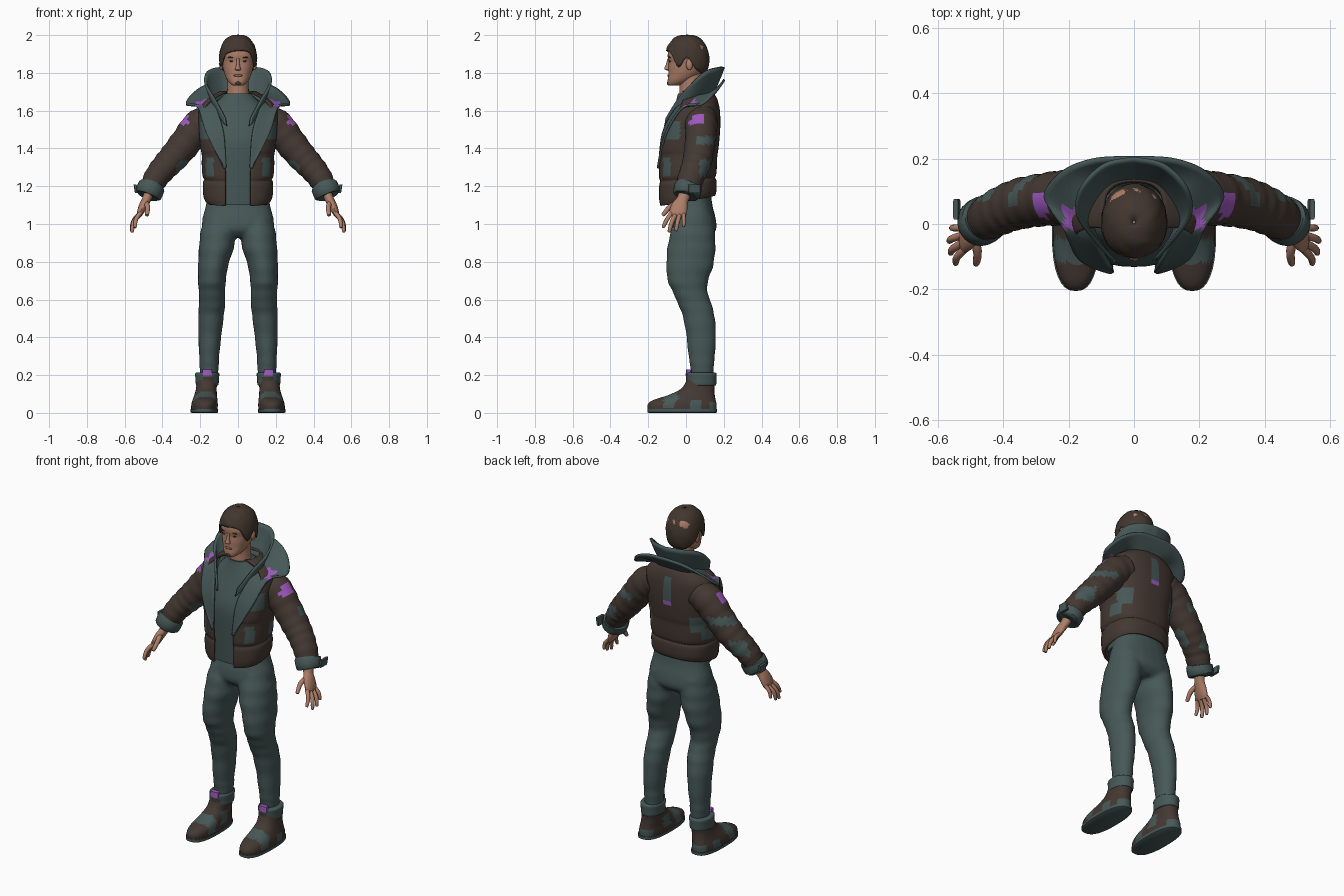
import bpy, bmesh, math, random
from mathutils import Vector as V

random.seed(4)
COL = {"teal_cloth": (0.062, 0.098, 0.096), "brown_leather": (0.058, 0.040, 0.032), "skin": (0.42, 0.21, 0.14),
       "purple_patch": (0.34, 0.10, 0.52), "dark_hair": (0.056, 0.038, 0.028), "lip": (0.28, 0.12, 0.09)}
MATS = []
for nm, c in COL.items():
    m = bpy.data.materials.new(nm)
    m.diffuse_color = (*c, 1)
    MATS.append(m)
TEAL, BROWN, SKIN, PURPLE, HAIR, LIP = range(6)


def cat(pts, steps):
    """Smooth curve through rows of numbers."""
    out = []
    for i in range(len(pts) - 1):
        a, b, c, d = pts[max(i - 1, 0)], pts[i], pts[i + 1], pts[min(i + 2, len(pts) - 1)]
        for s in range(steps):
            t = s / steps
            out.append(tuple(q + .5 * t * (r - p + t * (2 * p - 5 * q + 4 * r - w + t * (3 * (q - r) + w - p)))
                             for p, q, r, w in zip(a, b, c, d)))
    return out + [tuple(pts[-1])]


def skin(name, grid, col, closed=True, caps=True, thick=0, angle=45):
    """Mesh from a grid of points; col is a colour or a rule on the face centre."""
    bm = bmesh.new()
    vs = [[bm.verts.new(p) for p in row] for row in grid]
    n = len(grid[0])
    for a, b in zip(vs, vs[1:]):
        for j in range(n if closed else n - 1):
            k = (j + 1) % n
            bm.faces.new((a[j], a[k], b[k], b[j]))
    if closed and caps:
        bm.faces.new(vs[0])
        bm.faces.new(vs[-1])
    bmesh.ops.recalc_face_normals(bm, faces=bm.faces)
    for f in bm.faces:
        f.material_index = col(f.calc_center_median()) if callable(col) else col
    me = bpy.data.meshes.new(name)
    bm.to_mesh(me)
    bm.free()
    ob = bpy.data.objects.new(name, me)
    bpy.context.collection.objects.link(ob)
    for m in MATS:
        me.materials.append(m)
    bpy.ops.object.select_all(action='DESELECT')
    ob.select_set(True)
    bpy.context.view_layer.objects.active = ob
    bpy.ops.object.shade_smooth_by_angle(angle=math.radians(angle))
    if thick:
        s = ob.modifiers.new("thickness", 'SOLIDIFY')
        s.thickness, s.offset = thick, 0
    return ob


def spow(v, p):
    return math.copysign(abs(v) ** p, v)


def loft(name, rows, col, n=24, steps=4, p=1.0, flat=True, fold=0, mir=1, **kw):
    """Tube through rows (x, y, z, rx, ry); flat keeps the rings level."""
    rows = cat(rows, steps)
    grid = []
    for i, r in enumerate(rows):
        c = V(r[:3])
        t = V((0, 0, 1)) if flat else (V(rows[min(i + 1, len(rows) - 1)][:3]) - V(rows[max(i - 1, 0)][:3])).normalized()
        u = (V((0, 1, 0)) - t * t.y).normalized()
        w = u.cross(t)
        k = 1 + fold * math.sin(i * 1.45)
        ring = []
        for j in range(n):
            a = 2 * math.pi * j / n
            q = c + w * (r[3] * k * spow(math.sin(a), p)) + u * (-r[4] * k * spow(math.cos(a), p))
            ring.append((q.x * mir, q.y, q.z))
        grid.append(ring)
    return skin(name, grid, col, **kw)


def blob(name, c, s, col):
    rows = [(c[0], c[1], c[2] + s[2] * math.sin(e), s[0] * math.cos(e), s[1] * math.cos(e))
            for e in [math.radians(d) for d in range(-88, 89, 22)]]
    return loft(name, rows, col, n=14, steps=1)


def boxes(base, *bs):
    """Colour rule: boxes of (colour, x, y, z ranges), x counted outward."""
    def f(c):
        for m, x0, x1, y0, y1, z0, z1 in bs:
            if x0 < abs(c.x) < x1 and y0 < c.y < y1 and z0 < c.z < z1:
                return m
        return base
    return f


# Trousers: pelvis and two legs fused into one surface
parts = [loft("trousers", [(0, .045, .93, .12, .08), (0, .045, .97, .185, .115), (0, .045, 1.03, .188, .112),
                           (0, .045, 1.1, .17, .095), (0, .04, 1.18, .16, .09)], TEAL, p=.85)]
LEG = [(.153, .085, .19, .046, .058), (.153, .085, .25, .052, .064), (.153, .083, .3, .053, .07),
       (.148, .08, .42, .062, .08), (.142, .065, .52, .068, .085), (.137, .045, .58, .07, .09),
       (.138, .022, .64, .07, .092), (.138, .01, .7, .074, .108), (.132, .02, .78, .08, .125),
       (.115, .028, .87, .092, .128), (.106, .035, .95, .094, .118), (.1, .045, 1.03, .08, .1)]
for m in (1, -1):
    parts.append(loft("leg", LEG, TEAL, mir=m, fold=.018))
bpy.ops.object.select_all(action='DESELECT')
for o in parts:
    o.select_set(True)
bpy.context.view_layer.objects.active = parts[0]
bpy.ops.object.join()
rm = parts[0].modifiers.new("fuse", 'REMESH')
rm.mode, rm.voxel_size, rm.use_smooth_shade = 'VOXEL', .011, True
sm = parts[0].modifiers.new("soften", 'SMOOTH')
sm.factor, sm.iterations = .5, 4

# Shirt
loft("shirt", [(0, .01, 1.1, .155, .125), (0, .005, 1.3, .17, .132), (0, .01, 1.42, .175, .14), (0, .02, 1.5, .18, .13),
               (0, .035, 1.6, .15, .105), (0, .035, 1.66, .1, .085), (0, .025, 1.69, .068, .068)], TEAL, n=32, p=.85)

# Open jacket body: rows of z, rx, centre y, ry, opening half-width
JACKET = [(1.095, .166, .007, .142, .065), (1.13, .178, .007, .148, .065), (1.2, .18, .007, .148, .065),
          (1.225, .172, .006, .142, .065), (1.25, .182, .006, .148, .065), (1.31, .186, .008, .15, .07),
          (1.365, .186, .009, .151, .095), (1.4, .192, .01, .156, .11), (1.5, .202, .022, .153, .155),
          (1.58, .205, .04, .135, .175), (1.63, .19, .05, .118, .165), (1.67, .14, .055, .1, .12), (1.7, .09, .05, .08, .06)]
grid = []
for z, rx, cy, ry, w in cat(JACKET, 4):
    a0 = math.asin(min(w / rx, .92) ** 1.25)
    row = []
    for j in range(61):
        a = a0 + (2 * math.pi - 2 * a0) * j / 60
        y = cy - ry * spow(math.cos(a), .8)
        lift = .055 * max(0, min(1, (y + .14) / .29)) * max(0, (1.3 - z) / .2)
        row.append((rx * spow(math.sin(a), .8), y, z + lift))
    grid.append(row)
base_rule = boxes(BROWN, (TEAL, .125, .165, -.2, -.04, 1.25, 1.35), (TEAL, .14, .2, -.11, -.03, 1.45, 1.54),
                  (PURPLE, 0, .016, .1, .3, 1.475, 1.495), (TEAL, 0, .016, .1, .3, 1.49, 1.64),
                  (TEAL, .12, .25, .07, .16, 1.33, 1.42), (TEAL, .15, .25, .02, .09, 1.27, 1.34))
skin("jacket_body", grid, base_rule, closed=False, thick=.012)

# Collars: half edges from back to front, mirrored and bridged
def collar(name, inner, outer, col, sag):
    a, b = cat(inner, 6), cat(outer, 6)
    rows = []
    for i in range(9):
        t = i / 8
        half = [V(p).lerp(V(q), t) - V((0, 0, sag * math.sin(math.pi * t))) for p, q in zip(a, b)]
        rows.append([(-v.x, v.y, v.z) for v in half[:0:-1]] + [tuple(v) for v in half])
    skin(name, rows, col, closed=False, thick=.012)


collar("stand_collar",
       [(0, .12, 1.66), (.06, .11, 1.66), (.105, .06, 1.65), (.12, 0, 1.62), (.1, -.06, 1.58), (.06, -.115, 1.52)],
       [(0, .2, 1.83), (.09, .18, 1.83), (.16, .11, 1.81), (.172, .03, 1.745), (.125, -.04, 1.665), (.068, -.105, 1.56)],
       TEAL, .012)
collar("wide_collar_and_lapels",
       [(0, .13, 1.67), (.07, .12, 1.67), (.12, .07, 1.68), (.13, 0, 1.65), (.11, -.06, 1.6), (.075, -.122, 1.48),
        (.062, -.142, 1.3)],
       [(0, .203, 1.765), (.12, .197, 1.755), (.22, .16, 1.705), (.275, .085, 1.635), (.215, -.015, 1.62),
        (.168, -.105, 1.48), (.075, -.15, 1.3)],
       boxes(TEAL, (PURPLE, .165, .215, -.015, .055, 1.6, 1.72)), .006)

# Sleeves, cuffs, hands and boots on both sides
SLEEVE = [(.14, .08, 1.555, .085, .085), (.21, .08, 1.515, .088, .085), (.27, .075, 1.44, .083, .08),
          (.335, .065, 1.36, .078, .078), (.385, .05, 1.305, .072, .074), (.43, .028, 1.25, .066, .07),
          (.465, .008, 1.185, .058, .064)]
FINGERS = [((.49, -.04, 1.115), (.478, -.085, 1.09), (.482, -.12, 1.05), .0125),
           ((.515, -.075, 1.06), (.54, -.1, 1.025), (.545, -.12, .985), .0105),
           ((.52, -.055, 1.05), (.552, -.075, 1.01), (.56, -.088, .962), .011),
           ((.522, -.033, 1.05), (.556, -.045, 1.01), (.564, -.052, .968), .0105),
           ((.52, -.012, 1.055), (.55, -.012, 1.025), (.557, -.012, .99), .0095)]
for m, side in ((1, "left"), (-1, "right")):
    loft(side + "_sleeve", SLEEVE,
         boxes(BROWN, (PURPLE, .262, .4, .015, .1, 1.525, 1.585), (TEAL, .25, .5, .05, .2, 1.42, 1.465),
               (TEAL, .2, .33, 0, .09, 1.25, 1.335), (TEAL, .38, .5, .07, .15, 1.25, 1.34)),
         n=32, steps=6, flat=False, fold=.025, mir=m)
    loft(side + "_cuff", [(.455, .015, 1.205, .06, .062), (.457, .013, 1.2, .072, .074), (.475, .003, 1.155, .07, .072),
                          (.477, .002, 1.15, .058, .06)], TEAL, flat=False, mir=m, steps=2)
    loft(side + "_cuff_strap", [(.538, .045, 1.165, .008, .032), (.545, .045, 1.21, .008, .032)], TEAL,
         n=12, steps=1, p=.4, mir=m)
    loft(side + "_palm", [(.468, .0, 1.175, .028, .034), (.484, -.018, 1.13, .024, .032), (.5, -.032, 1.1, .023, .042),
                          (.517, -.042, 1.062, .018, .046), (.525, -.045, 1.04, .011, .04)], SKIN, n=16, flat=False, mir=m)
    for i, (a, b, c, r) in enumerate(FINGERS):
        tip = tuple(2 * q * .56 - p * .12 for p, q in zip(b, c))
        loft(f"{side}_finger_{i}", [(*a, r * 1.15, r * 1.15), (*b, r * 1.1, r * 1.1), (*c, r * .85, r * .85),
                                    (*(V(c) + (V(c) - V(b)).normalized() * .006), r * .3, r * .3)],
             SKIN, n=10, steps=3, flat=False, mir=m)
    # Boot: sole, foot, ankle shaft and folded cuff
    loft(side + "_boot_sole", [(.178, -.02, 0, .068, .178), (.178, -.02, .004, .073, .185), (.178, -.02, .02, .073, .185)],
         TEAL, n=32, steps=1, p=.8, mir=m)
    loft(side + "_boot", [(.178, -.021, .018, .07, .182), (.177, -.02, .045, .07, .182), (.175, -.008, .068, .066, .165),
                          (.171, .03, .095, .06, .122), (.168, .06, .125, .055, .09), (.165, .075, .16, .054, .078),
                          (.163, .08, .2, .052, .07)],
         boxes(BROWN, (TEAL, 0, .5, -.12, -.045, .03, .2), (TEAL, .18, .3, .02, .08, .02, .07),
               (TEAL, 0, .165, .0, .06, .05, .12), (TEAL, 0, .5, .12, .2, .02, .06)),
         n=36, steps=5, p=.85, mir=m)
    loft(side + "_boot_cuff", [(.164, .08, .145, .054, .074), (.163, .08, .15, .06, .08), (.163, .081, .18, .062, .08),
                               (.163, .081, .208, .064, .081), (.163, .081, .214, .055, .07)],
         boxes(TEAL, (BROWN, .13, .19, -.1, .06, .14, .19)), n=32, steps=3, mir=m)
    loft(side + "_boot_tab", [(.163, .014, .198, .028, .016), (.163, .014, .23, .026, .014)], PURPLE,
         n=12, steps=1, p=.6, mir=m)

# Neck and head: rows of z, half width, front y, back y
loft("neck", [(0, .03, 1.62, .075, .07), (0, .025, 1.68, .06, .06), (0, .025, 1.74, .056, .06), (0, .02, 1.8, .056, .06)], SKIN)
HEAD = [(1.732, .022, -.088, -.045), (1.74, .038, -.096, -.01), (1.76, .056, -.097, .03), (1.79, .07, -.094, .07),
        (1.825, .08, -.094, .095), (1.86, .086, -.092, .108), (1.89, .09, -.097, .112), (1.93, .089, -.09, .112),
        (1.965, .07, -.065, .09), (1.985, .03, -.02, .04)]
loft("head", [(0, (f + b) / 2, z, rx, (b - f) / 2) for z, rx, f, b in HEAD], SKIN, n=32, p=.9)
loft("nose", [(0, -.088, 1.812, .008, .01), (0, -.096, 1.818, .016, .016), (0, -.098, 1.826, .013, .016),
              (0, -.094, 1.845, .009, .012), (0, -.09, 1.875, .008, .008)], SKIN, n=12)
blob("mouth", (0, -.09, 1.786), (.025, .009, .007), LIP)
blob("chin_tuft", (0, -.092, 1.745), (.016, .009, .011), HAIR)
for m, side in ((1, "left"), (-1, "right")):
    blob(side + "_eye", (m * .034, -.083, 1.862), (.012, .007, .005), HAIR)
    blob(side + "_brow", (m * .035, -.086, 1.882), (.02, .008, .004), HAIR)
    blob(side + "_ear", (m * .089, .018, 1.845), (.011, .018, .031), SKIN)

# Hair cap with a hairline that drops to sideburns and nape, lightly tousled
LINE = [(.36,), (.34,), (.2,), (-.3,), (.1,), (-.35,), (-.55,), (-.6,), (-.6,)]
line = [v[0] for v in cat(LINE, 4)]
grid = []
for i in range(13):
    row = []
    for j in range(64):
        e0 = math.asin(line[j if j <= 32 else 64 - j])
        e, a = e0 + (math.radians(89) - e0) * i / 12, 2 * math.pi * j / 64
        k = 1 + (.012 * math.sin(a * 9 + i * 1.3) + random.uniform(-.006, .006)) * math.cos(e)
        h = math.cos(e) ** .75 * k
        row.append((.097 * h * spow(math.sin(a), .95), .006 - .113 * h * spow(math.cos(a), .95),
                    1.87 + .128 * math.sin(e) + .003 * math.sin(3 * a + i)*math.cos(e)))
    grid.append(row)
skin("hair", grid, HAIR, thick=.008, caps=False, angle=60)
